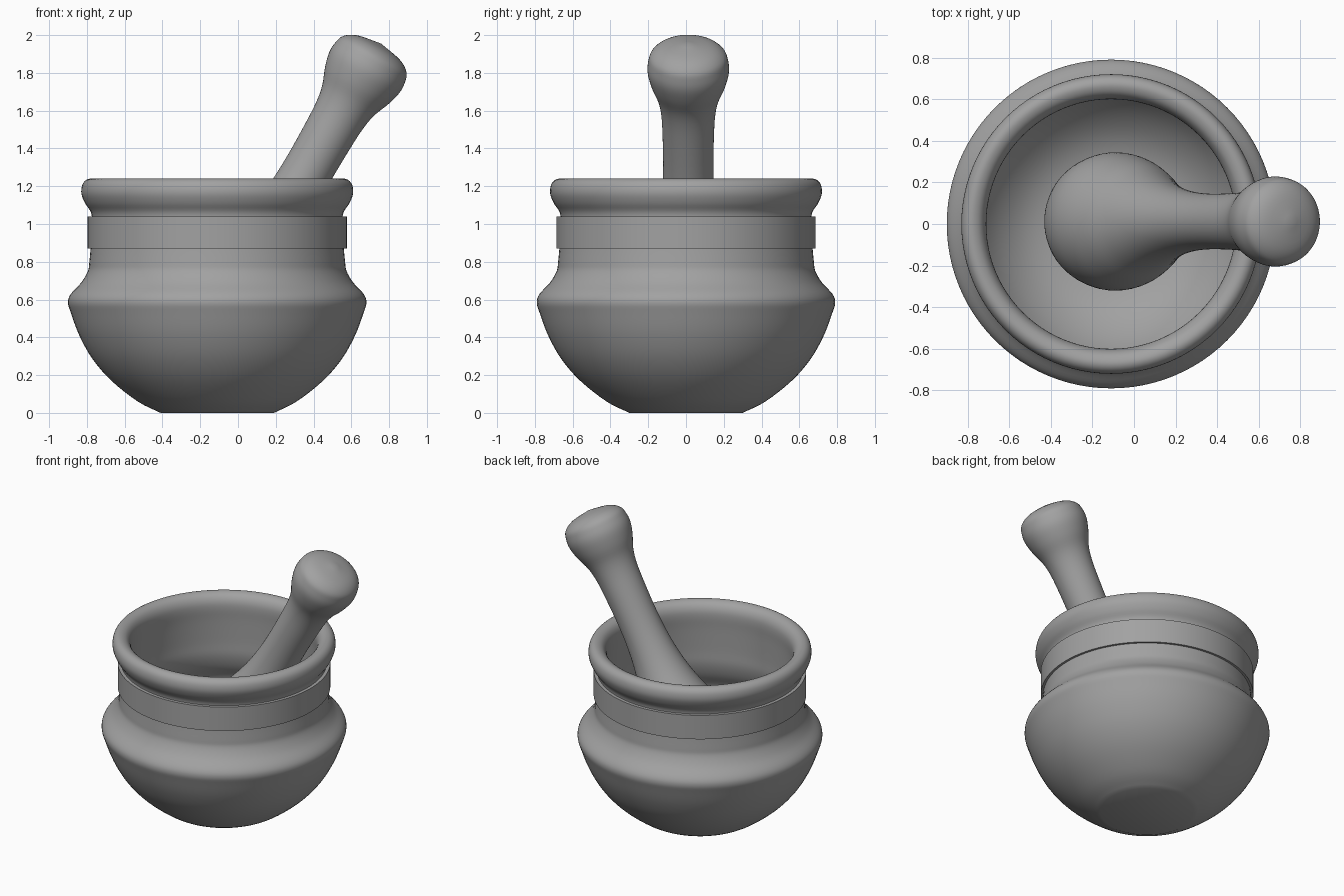
import bpy, bmesh, math
from mathutils import Vector

cube = bpy.data.objects.get("Cube")
if cube:
    bpy.data.objects.remove(cube, do_unlink=True)

stone = bpy.data.materials.new("grey_stone")
stone.use_nodes = True
GREY = (0.36, 0.36, 0.36, 1)
stone.diffuse_color = GREY
stone.node_tree.nodes["Principled BSDF"].inputs["Base Color"].default_value = GREY


def smooth_path(points, steps=4):
    """Catmull-Rom curve through (radius, height) points."""
    p = [Vector(q) for q in points]
    p = [p[0] * 2 - p[1]] + p + [p[-1] * 2 - p[-2]]
    out = []
    for a, b, c, d in zip(p, p[1:], p[2:], p[3:]):
        for i in range(steps):
            t = i / steps
            out.append(0.5 * (2 * b + (c - a) * t + (2 * a - 5 * b + 4 * c - d) * t * t
                              + (3 * b - a - 3 * c + d) * t ** 3))
    return out + [p[-2]]


def lathe(name, profile, location, tilt=0.0, sides=96):
    """Spin a (radius, height) profile about the local z axis."""
    bm = bmesh.new()
    verts = [bm.verts.new((max(r, 0), 0, z)) for r, z in profile]
    edges = [bm.edges.new(pair) for pair in zip(verts, verts[1:])]
    bmesh.ops.spin(bm, geom=verts + edges, cent=(0, 0, 0), axis=(0, 0, 1),
                   angle=math.tau, steps=sides, use_duplicate=False)
    bmesh.ops.remove_doubles(bm, verts=bm.verts, dist=0.0005)
    bmesh.ops.recalc_face_normals(bm, faces=bm.faces)
    mesh = bpy.data.meshes.new(name)
    bm.to_mesh(mesh)
    bm.free()
    mesh.materials.append(stone)
    obj = bpy.data.objects.new(name, mesh)
    bpy.context.collection.objects.link(obj)
    obj.location = location
    obj.rotation_euler.y = tilt
    bpy.ops.object.select_all(action="DESELECT")
    obj.select_set(True)
    bpy.context.view_layer.objects.active = obj
    bpy.ops.object.shade_smooth_by_angle(angle=math.radians(35))
    return obj


CENTRE = -0.11

# Mortar: flat foot, round belly, waisted neck, rolled lip, hollow inside
outside = [(0.30, 0), (0.42, 0.06), (0.56, 0.17), (0.66, 0.285), (0.73, 0.41), (0.775, 0.53),
           (0.79, 0.585), (0.775, 0.63), (0.72, 0.69), (0.685, 0.75), (0.677, 0.80),
           (0.668, 0.90), (0.663, 1.0), (0.668, 1.06), (0.70, 1.11), (0.719, 1.16),
           (0.715, 1.205), (0.695, 1.232), (0.665, 1.24), (0.63, 1.225), (0.607, 1.19),
           (0.60, 1.14), (0.605, 1.05), (0.61, 0.9), (0.612, 0.8), (0.635, 0.71),
           (0.68, 0.62), (0.68, 0.55), (0.64, 0.42), (0.54, 0.27), (0.40, 0.16),
           (0.22, 0.11), (0, 0.10)]
lathe("mortar_bowl", [(0, 0)] + smooth_path(outside), (CENTRE, 0, 0))

# Raised band round the neck
lathe("neck_band", [(0.65, 0.87), (0.686, 0.87), (0.686, 1.04), (0.65, 1.04), (0.65, 0.87)],
      (CENTRE, 0, 0))

# Pestle: grinding bulb, slim shaft and domed knob, leaning on the rim
pestle = [(0, -0.33), (0.12, -0.31), (0.22, -0.25), (0.295, -0.15), (0.33, -0.02), (0.325, 0.1),
          (0.29, 0.22), (0.24, 0.34), (0.195, 0.47), (0.16, 0.62), (0.14, 0.78), (0.133, 0.95),
          (0.136, 1.15), (0.143, 1.28), (0.16, 1.37), (0.195, 1.46), (0.215, 1.54),
          (0.212, 1.60), (0.193, 1.65), (0.13, 1.69), (0, 1.715)]
lathe("pestle", smooth_path(pestle), (-0.10, 0.012, 0.47), tilt=math.radians(30), sides=64)
